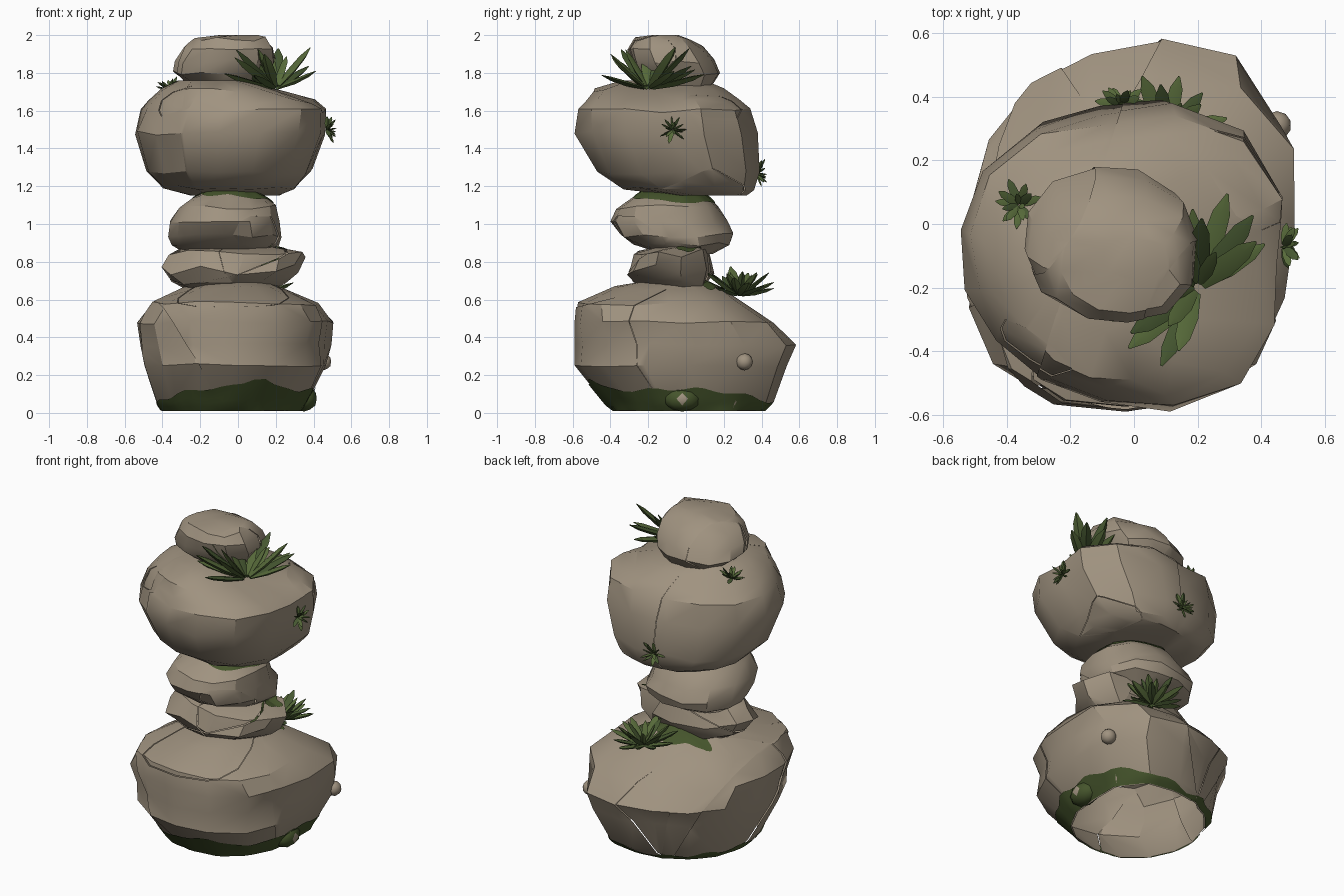
import bpy, bmesh, math, random
from mathutils import Vector
from mathutils.bvhtree import BVHTree

cube = bpy.data.objects.get("Cube")
if cube:
    bpy.data.objects.remove(cube, do_unlink=True)


def material(name, colour):
    mat = bpy.data.materials.new(name)
    mat.use_nodes = True
    mat.diffuse_color = (*colour, 1)
    shader = mat.node_tree.nodes["Principled BSDF"]
    shader.inputs["Base Color"].default_value = (*colour, 1)
    shader.inputs["Roughness"].default_value = 0.9
    return mat


STONE = material("stone", (.35, .29, .215))
MOSS = material("moss", (.06, .09, .025))
LEAF = material("leaf green", (.095, .145, .042))
DARK_LEAF = material("dark leaf green", (.06, .095, .03))


def finish(name, bm, materials, angle=32):
    mesh = bpy.data.meshes.new(name)
    bm.to_mesh(mesh)
    bm.free()
    obj = bpy.data.objects.new(name, mesh)
    bpy.context.collection.objects.link(obj)
    for mat in materials:
        mesh.materials.append(mat)
    bpy.ops.object.select_all(action='DESELECT')
    obj.select_set(True)
    bpy.context.view_layer.objects.active = obj
    bpy.ops.object.shade_smooth_by_angle(angle=math.radians(angle))


def loft(bm, rings, bottom=True, top=True):
    # Skin a list of closed rings, with caps on the ends that want them
    for low, high in zip(rings, rings[1:]):
        for i in range(len(low)):
            j = (i + 1) % len(low)
            bm.faces.new((low[i], low[j], high[j], high[i]))
    if bottom:
        bm.faces.new(rings[0][::-1])
    if top:
        bm.faces.new(rings[-1])


def half(bm, point, normal, **clear):
    # Keep one side of a plane as an open shell
    part = bm.copy()
    bmesh.ops.bisect_plane(part, geom=part.verts[:] + part.edges[:] + part.faces[:],
                           plane_co=point, plane_no=normal, **clear)
    return part


def fracture(bm, centre, point, normal, scale):
    # Split the shell along a plane and draw one piece inward to leave a crack
    keep = half(bm, point, normal, clear_outer=True)
    chip = half(bm, point, normal, clear_inner=True)
    for v in chip.verts:
        v.co.xy = centre.xy + (v.co.xy - centre.xy) * scale
    temp = bpy.data.meshes.new("chip")
    chip.to_mesh(temp)
    keep.from_mesh(temp)
    bpy.data.meshes.remove(temp)
    chip.free()
    bm.free()
    return keep


def rock(name, levels, cracks, seed, sides=15, rough=.02, corners=(0, 0, 0, 0), bottom=True):
    # Each level is height, min x, max x, min y, max y; corners swell each quadrant
    rng = random.Random(seed)
    bm = bmesh.new()
    rings = []
    for k, (z, x0, x1, y0, y1) in enumerate(levels):
        outline = []
        for i in range(sides):
            a = math.tau * (i + .25 * (seed % 4)) / sides
            c, s = math.cos(a), math.sin(a)
            r = (abs(c) ** 2.3 + abs(s) ** 2.3) ** (-1 / 2.3) * rng.uniform(1 - rough, 1 + rough)
            r *= 1 + corners[int(a // (math.pi / 2)) % 4] * abs(math.sin(2 * a))
            outline.append((c * r, s * r))
        xs, ys = zip(*outline)
        lift = 0 if k in (0, len(levels) - 1) else rough * .6
        rings.append([bm.verts.new((x0 + (x - min(xs)) / (max(xs) - min(xs)) * (x1 - x0),
                                    y0 + (y - min(ys)) / (max(ys) - min(ys)) * (y1 - y0),
                                    z + rng.uniform(-lift, lift))) for x, y in outline])
    loft(bm, rings, bottom)
    bmesh.ops.recalc_face_normals(bm, faces=bm.faces[:])
    mid = levels[len(levels) // 2]
    centre = Vector(((mid[1] + mid[2]) / 2, (mid[3] + mid[4]) / 2, mid[0]))
    for point, normal, scale in cracks:
        bm = fracture(bm, centre, Vector(point), Vector(normal).normalized(), scale)
    tree = BVHTree.FromBMesh(bm)
    finish(name, bm, [STONE])
    return tree


# Stacked rocks, bottom to top; the base is a shell open underneath
base = rock("base_rock", [
    (.01, -.41, .34, -.38, .42), (.05, -.44, .37, -.42, .47), (.25, -.51, .47, -.59, .54),
    (.36, -.53, .5, -.59, .59), (.48, -.55, .51, -.59, .47), (.58, -.47, .43, -.58, .33),
    (.66, -.28, .26, -.38, .2), (.7, -.15, .14, -.2, .1)],
    [((-.24, -.5, .3), (-.85, -.1, -.5), .985), ((.4, -.22, .3), (.75, .65, .1), .99),
     ((0, .42, .5), (-.8, .6, .2), .985), ((0, -.5, .58), (0, -.25, 1), .985)],
    1, corners=(.13, -.05, .01, 0), bottom=False)
lower = rock("lower_middle_rock", [
    (.64, -.25, .17, -.14, .08), (.68, -.37, .26, -.28, .11), (.76, -.42, .33, -.32, .15),
    (.84, -.38, .37, -.29, .12), (.88, -.3, .2, -.16, .06)],
    [((.08, 0, .75), (.8, -.4, .4), .97), ((-.15, 0, .78), (-.3, -.3, 1), .96)],
    6, 11, .05, (.16, 0, -.1, 0))
middle = rock("upper_middle_rock", [
    (.84, -.27, .15, -.12, .14), (.89, -.35, .22, -.28, .23), (.94, -.37, .23, -.35, .25),
    (1.01, -.36, .22, -.4, .22), (1.09, -.31, .2, -.37, .17), (1.14, -.24, .15, -.29, .12),
    (1.18, -.15, .07, -.22, .05)],
    [((0, -.3, .92), (.5, -.6, -.6), .98)], 3, 13, corners=(0, 0, -.03, 0))
rock("large_upper_rock", [
    (1.15, -.25, .22, -.05, .32), (1.19, -.4, .31, -.33, .36), (1.27, -.49, .39, -.47, .39),
    (1.48, -.55, .46, -.59, .38), (1.6, -.52, .47, -.57, .34), (1.65, -.48, .41, -.54, .28),
    (1.71, -.41, .21, -.49, .2), (1.76, -.32, .03, -.34, .1)],
    [((-.06, .3, 1.5), (-.95, .3, 0), .99), ((.3, .2, 1.62), (.5, .35, .8), .993),
     ((.36, 0, 1.25), (.6, .1, -.8), .99), ((-.3, -.45, 1.6), (-.6, -.6, .5), .99)],
    4, corners=(.14, .02, -.1, .07))
rock("top_rock", [
    (1.72, -.24, .12, -.18, .13), (1.8, -.35, .17, -.28, .18), (1.86, -.34, .2, -.3, .15),
    (1.93, -.29, .19, -.31, .09), (1.98, -.23, .15, -.28, .02), (2, -.1, .11, -.18, -.04)],
    [((-.2, 0, 1.9), (-.8, .5, .3), .98), ((.1, -.2, 1.9), (.8, -.5, .2), .98)],
    9, 12, corners=(.02, 0, -.04, .05))


def moss_skin(name, tree, ray, steps, sides=56):
    # Thin skin laid on a rock where a grid of rays leaves it
    bm = bmesh.new()
    rows = []
    for k in range(steps + 1):
        row = []
        for i in range(sides):
            start, way = ray(math.tau * i / sides, k / steps)
            hit, normal, _, _ = tree.ray_cast(start + way.normalized() * 2, -way.normalized())
            row.append(bm.verts.new(hit + normal * .006))
        rows.append(row)
    loft(bm, rows, bottom=False, top=False)
    finish(name, bm, [MOSS], 60)


def base_ray(a, t):
    tuft = .06 * max(0, math.cos(a + 1.28)) ** 90
    top = .075 + .05 * math.cos(a + .9) + .015 * math.sin(3 * a + .6) + .01 * math.sin(11 * a) + tuft
    return Vector((-.03, 0, .015 + t * max(top, .01))), Vector((math.cos(a), math.sin(a), 0))


def cap_ray(a, t):
    spread = (.15 + .85 * t) * (1.65 + .5 * math.cos(a - .7) + .15 * math.sin(5 * a))
    return Vector((-.05, -.08, 1)), Vector((math.cos(a) * spread, math.sin(a) * spread, 1))


def patch(x, y, wide, deep, z):
    # Ragged oval of upward rays
    def ray(a, t):
        r = (.05 + .95 * t) * (1 + .18 * math.sin(5 * a))
        return Vector((x + wide * r * math.cos(a), y + deep * r * math.sin(a), z)), Vector((0, 0, 1))
    return ray


moss_skin("base_moss", base, base_ray, 5)
moss_skin("middle_moss", middle, cap_ray, 4)
moss_skin("ledge_moss", base, patch(-.02, .1, .22, .1, .4), 3)
moss_skin("lower_moss", lower, patch(.2, .01, .08, .06, .7), 3)


def pebble(name, place, size, mossy):
    bm = bmesh.new()
    bmesh.ops.create_icosphere(bm, subdivisions=2, radius=1)
    for v in bm.verts:
        v.co = Vector(place) + v.co * Vector(size)
    for f in bm.faces:
        offset = f.calc_center_median() - Vector(place)
        f.material_index = int(mossy and offset.x < size[0] * .85)
    finish(name, bm, [STONE, MOSS], 40)


pebble("mossy_pebble", (.35, -.02, .075), (.07, .1, .068), True)
pebble("side_pebble", (.45, .31, .27), (.045, .045, .045), False)


def leaf(bm, root, way, length, width, index):
    # Fleshy pointed blade with a diamond section, curling upward
    side = way.cross(Vector((.01, .02, 1))).normalized()
    up = side.cross(way)
    rings = []
    for t, w in ((0, .5), (.4, 1), (.78, .8), (1, .12)):
        mid = root + way * length * t + up * length * .06 * t * t
        rings.append([bm.verts.new(mid + side * width * w * p + up * width * w * q)
                      for p, q in ((1, .2), (0, .4), (-1, .2), (0, -.5))])
    before = len(bm.faces)
    loft(bm, rings)
    bm.faces.ensure_lookup_table()
    for f in bm.faces[before:]:
        f.material_index = index


def plant(name, place, normal, count, length, width, start=0, sweep=360, seed=1):
    rng = random.Random(seed)
    turn = Vector(normal).to_track_quat('Z', 'Y')
    bm = bmesh.new()
    for i in range(count):
        a = math.radians(start + sweep * (i + rng.uniform(-.3, .3)) / count)
        e = math.radians((12, 36, 22, 50)[i % 4] + rng.uniform(-6, 6))
        spin = Vector((math.cos(a) * math.cos(e), math.sin(a) * math.cos(e), math.sin(e)))
        way = turn @ spin
        size = rng.uniform(.8, 1.05) * (.75 if i % 4 == 3 else 1)
        leaf(bm, Vector(place) + way * length * .08, way, length * size, width * size, int(i % 3 == 2))
    bmesh.ops.recalc_face_normals(bm, faces=bm.faces[:])
    finish(name, bm, [LEAF, DARK_LEAF], 40)


# Succulents growing on the ledges and in the cracks; Y-tracking swaps the local axes
plant("large_succulent", (.2, -.2, 1.715), (0, 0, 1), 22, .3, .036, -150, 235, 2)
plant("back_succulent", (.1, .28, .62), (0, .1, 1), 22, .2, .028, seed=5)
plant("left_sprout", (-.36, .06, 1.71), (-.3, 0, 1), 14, .08, .014, seed=3)
plant("right_sprout", (.47, -.07, 1.5), (1, 0, .1), 14, .075, .014, seed=4)
plant("back_sprout", (-.04, .375, 1.27), (0, 1, .1), 16, .08, .014, seed=7)
